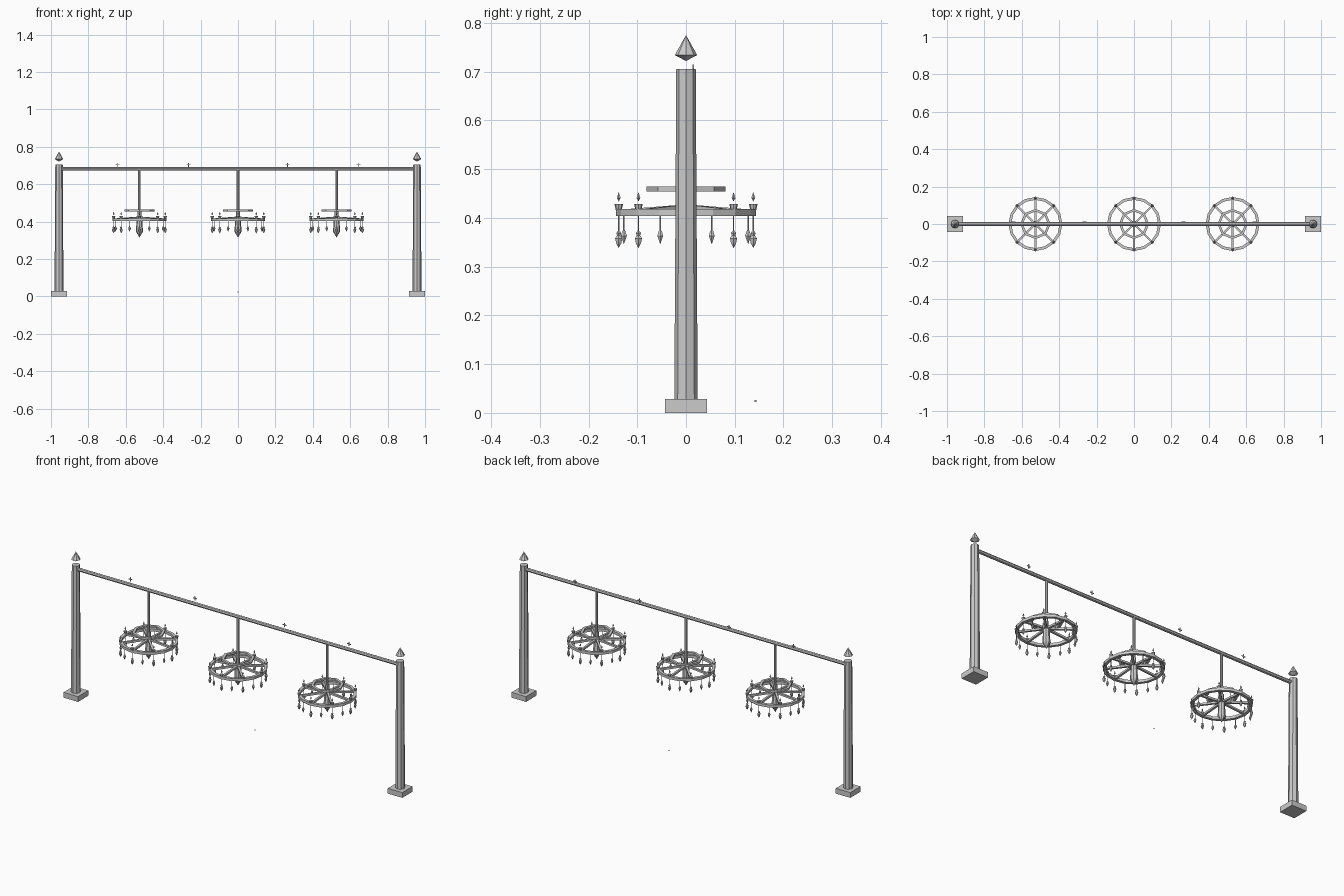
import bpy, bmesh, math
from mathutils import Matrix, Vector

if "Cube" in bpy.data.objects:
    bpy.data.objects.remove(bpy.data.objects["Cube"])

grey = bpy.data.materials.new("light grey")
grey.diffuse_color = (0.6, 0.6, 0.6, 1)
grey.use_nodes = True
grey.node_tree.nodes["Principled BSDF"].inputs["Base Color"].default_value = grey.diffuse_color


def finish(bm, name):
    bmesh.ops.recalc_face_normals(bm, faces=bm.faces)
    me = bpy.data.meshes.new(name)
    bm.to_mesh(me)
    bm.free()
    me.materials.append(grey)
    ob = bpy.data.objects.new(name, me)
    bpy.context.collection.objects.link(ob)
    return ob


def box(bm, centre, size):
    m = Matrix.Translation(centre) @ Matrix.Diagonal((*size, 1))
    bmesh.ops.create_cube(bm, size=1, matrix=m)


def lathe(bm, profile, sides, origin=(0, 0, 0)):
    """Closed turned solid from (radius, z) points."""
    o, rings = Vector(origin), []
    for r, z in profile:
        if r == 0:
            rings.append([bm.verts.new(o + Vector((0, 0, z)))])
        else:
            rings.append([bm.verts.new(o + Vector((r * math.cos(a), r * math.sin(a), z)))
                          for a in (math.tau * i / sides for i in range(sides))])
    for a, b in zip(rings, rings[1:]):
        for i in range(sides):
            j = (i + 1) % sides
            quad = [a[i % len(a)], a[j % len(a)], b[j % len(b)], b[i % len(b)]]
            bm.faces.new(list(dict.fromkeys(quad)))
    for end in (rings[0], rings[-1]):
        if len(end) > 2:
            bm.faces.new(end)


def hoop(bm, r_in, r_out, z0, z1, sides, x):
    """Flat band with a rectangular section."""
    rings = []
    for i in range(sides):
        a = math.tau * i / sides
        rings.append([bm.verts.new((x + r * math.cos(a), r * math.sin(a), z))
                      for r, z in ((r_in, z0), (r_out, z0), (r_out, z1), (r_in, z1))])
    for i in range(sides):
        a, b = rings[i], rings[(i + 1) % sides]
        for k in range(4):
            bm.faces.new((a[k], a[(k + 1) % 4], b[(k + 1) % 4], b[k]))


def around(x, radius, count, offset=0.0):
    for i in range(count):
        a = math.tau * i / count + offset
        yield (x + radius * math.cos(a), radius * math.sin(a), 0)


# Posts with square footings and floating pointed finials
for side, x in (("left", -0.957), ("right", 0.957)):
    bm = bmesh.new()
    box(bm, (x, 0, 0.014), (0.086, 0.086, 0.028))
    finish(bm, side + "_footing")
    bm = bmesh.new()
    lathe(bm, [(0.024, 0.028), (0.020, 0.705)], 8, (x, 0, 0))
    finish(bm, side + "_post")
    bm = bmesh.new()
    lathe(bm, [(0, 0.722), (0.023, 0.734), (0, 0.775)], 8, (x, 0, 0))
    finish(bm, side + "_finial")

# Cross beam
bm = bmesh.new()
lathe(bm, [(0.0095, -0.945), (0.0095, 0.945)], 8)
bmesh.ops.transform(bm, verts=bm.verts, matrix=Matrix.Translation((0, 0, 0.683))
                    @ Matrix.Rotation(math.pi / 2, 4, 'Y'))
finish(bm, "beam")

# Small crosses above the beam
bm = bmesh.new()
for x in (-0.645, -0.265, 0.265, 0.645):
    box(bm, (x, 0.0145, 0.704), (0.004, 0.003, 0.021))
    box(bm, (x, 0.0145, 0.704), (0.021, 0.003, 0.004))
finish(bm, "beam_crosses")

# Tiny loose chip near the ground
bm = bmesh.new()
box(bm, (0, 0.143, 0.024), (0.004, 0.004, 0.004))
finish(bm, "loose_chip")

# Three wheel chandeliers
for n, x in enumerate((-0.527, 0, 0.527), 1):
    tag = f"_{n}"
    bm = bmesh.new()
    lathe(bm, [(0.007, 0.44), (0.007, 0.678)], 8, (x, 0, 0))
    finish(bm, "hanging_rod" + tag)

    bm = bmesh.new()
    lathe(bm, [(0.010, 0.462), (0.010, 0.430), (0.016, 0.424), (0.016, 0.395),
               (0.019, 0.347), (0, 0.315)], 8, (x, 0, 0))
    finish(bm, "hub" + tag)

    bm = bmesh.new()
    hoop(bm, 0.129, 0.144, 0.404, 0.418, 16, x)
    finish(bm, "wheel_rim" + tag)

    bm = bmesh.new()
    hoop(bm, 0.067, 0.081, 0.454, 0.464, 8, x)
    finish(bm, "upper_ring" + tag)

    # Spokes slope down from the hub to the rim
    bm = bmesh.new()
    for i in range(8):
        geo = bmesh.ops.create_cube(bm, size=1, matrix=Matrix.Diagonal((0.124, 0.011, 0.010, 1)))
        for v in geo["verts"]:
            v.co.x += 0.072
            v.co.z += 0.422 - 0.08 * (v.co.x - 0.01)
        bmesh.ops.transform(bm, verts=geo["verts"], matrix=Matrix.Translation((x, 0, 0))
                            @ Matrix.Rotation(math.tau * i / 8, 4, 'Z'))
    finish(bm, "spokes" + tag)

    # Candle cups with floating flames
    cups, flames = bmesh.new(), bmesh.new()
    for p in around(x, 0.138, 8):
        lathe(cups, [(0.006, 0.416), (0.009, 0.429)], 8, p)
        lathe(flames, [(0, 0.434), (0.0045, 0.441), (0, 0.453)], 6, p)
    finish(cups, "candle_cups" + tag)
    finish(flames, "candle_flames" + tag)

    # Pendants, alternately long and short
    long_drops, short_drops = bmesh.new(), bmesh.new()
    for p in around(x, 0.138, 8):
        lathe(long_drops, [(0.0015, 0.405), (0.0015, 0.374), (0.006, 0.369), (0.004, 0.364),
                           (0.0085, 0.358), (0.006, 0.348), (0, 0.338)], 6, p)
    for p in around(x, 0.138, 8, math.pi / 8):
        lathe(short_drops, [(0.0015, 0.405), (0.0015, 0.376), (0.004, 0.372),
                            (0.007, 0.363), (0, 0.346)], 6, p)
    finish(long_drops, "long_pendants" + tag)
    finish(short_drops, "short_pendants" + tag)
